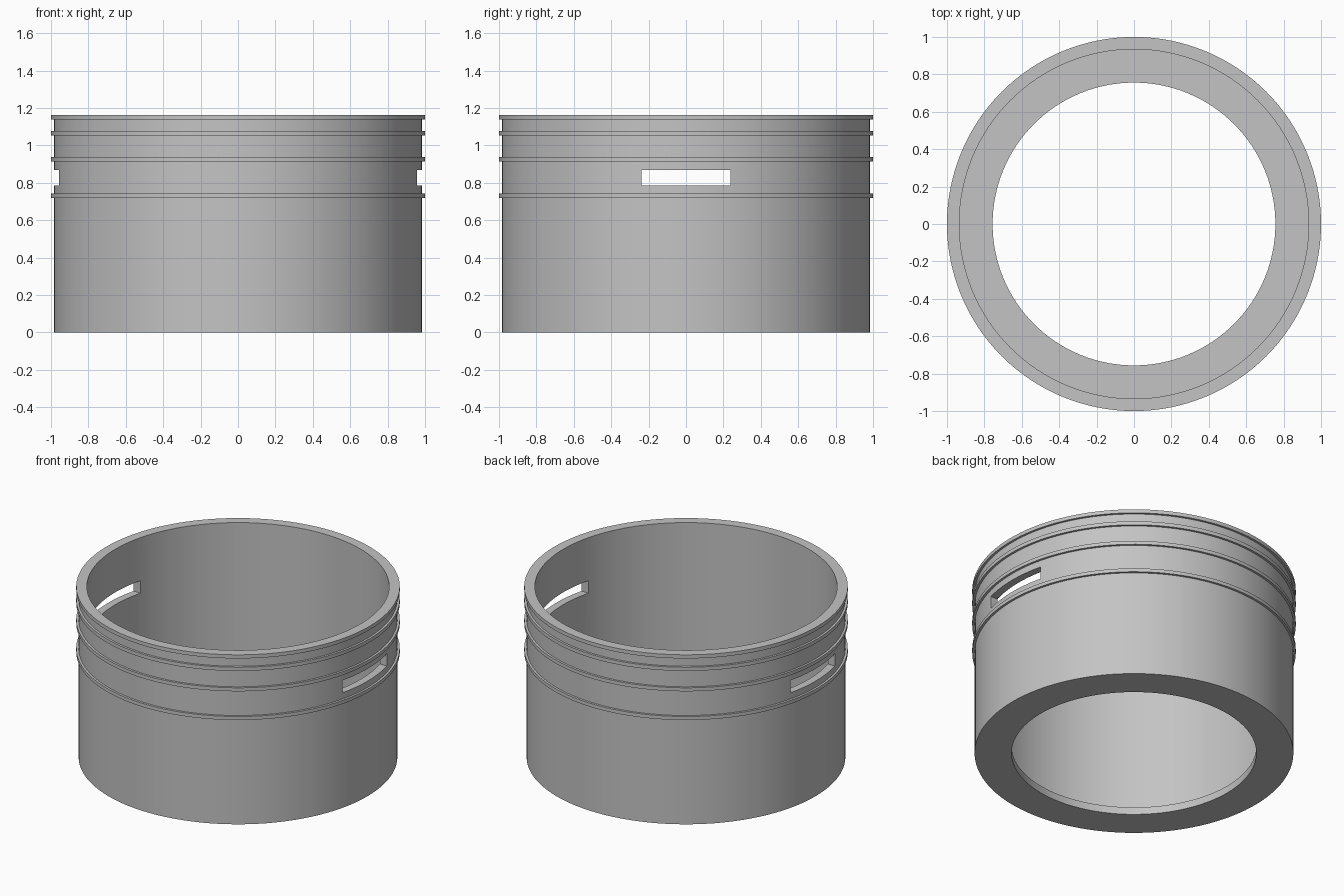
import bpy, bmesh, math
from mathutils import Matrix

cube = bpy.data.objects.get("Cube")
if cube:
    bpy.data.objects.remove(cube, do_unlink=True)

SEGMENTS = 128
HEIGHT, BODY_R, RIB_R = 1.163, 0.985, 1.0
INNER_R, HOLE_R, FLOOR = 0.934, 0.756, 0.05
RIBS = [(0.718, 0.742), (0.914, 0.938), (1.053, 1.078)]
LIP_BOTTOM = 1.138

grey = bpy.data.materials.new("plain grey")
grey.use_nodes = True
colour = (0.55, 0.55, 0.55, 1)
grey.diffuse_color = colour
grey.node_tree.nodes["Principled BSDF"].inputs["Base Color"].default_value = colour


def add_object(name, bm):
    bmesh.ops.recalc_face_normals(bm, faces=bm.faces)
    mesh = bpy.data.meshes.new(name)
    bm.to_mesh(mesh)
    bm.free()
    mesh.materials.append(grey)
    obj = bpy.data.objects.new(name, mesh)
    bpy.context.collection.objects.link(obj)
    return obj


def lathe(name, profile):
    """Revolve a closed (radius, height) profile around z."""
    bm = bmesh.new()
    rings = []
    for r, z in profile:
        rings.append([bm.verts.new((r * math.cos(a), r * math.sin(a), z))
                      for a in (math.tau * i / SEGMENTS for i in range(SEGMENTS))])
    for k, ring in enumerate(rings):
        above = rings[(k + 1) % len(rings)]
        for i in range(SEGMENTS):
            j = (i + 1) % SEGMENTS
            bm.faces.new((ring[i], ring[j], above[j], above[i]))
    return add_object(name, bm)


# Cup wall with raised ribs, top lip and an open floor ring
profile = [(HOLE_R, 0), (BODY_R, 0)]
for low, high in RIBS:
    profile += [(BODY_R, low), (RIB_R, low), (RIB_R, high), (BODY_R, high)]
profile += [(BODY_R, LIP_BOTTOM), (RIB_R, LIP_BOTTOM), (RIB_R, HEIGHT),
            (INNER_R, HEIGHT), (INNER_R, FLOOR), (HOLE_R, FLOOR)]
sleeve = lathe("ribbed_sleeve", profile)

# Straight cutter for the two opposite side slots
bm = bmesh.new()
bmesh.ops.create_cube(bm, size=1, matrix=Matrix.Translation((0, 0, 0.827))
                      @ Matrix.Diagonal((2.4, 0.476, 0.084, 1)))
cutter = add_object("slot_cutter", bm)
cutter.hide_render = True

slots = sleeve.modifiers.new("side_slots", "BOOLEAN")
slots.operation = "DIFFERENCE"
slots.solver = "EXACT"
slots.object = cutter

bpy.ops.object.select_all(action="DESELECT")
sleeve.select_set(True)
bpy.context.view_layer.objects.active = sleeve
bpy.ops.object.modifier_apply(modifier=slots.name)
bpy.data.objects.remove(cutter, do_unlink=True)
bpy.ops.object.shade_smooth_by_angle(angle=math.radians(30))
